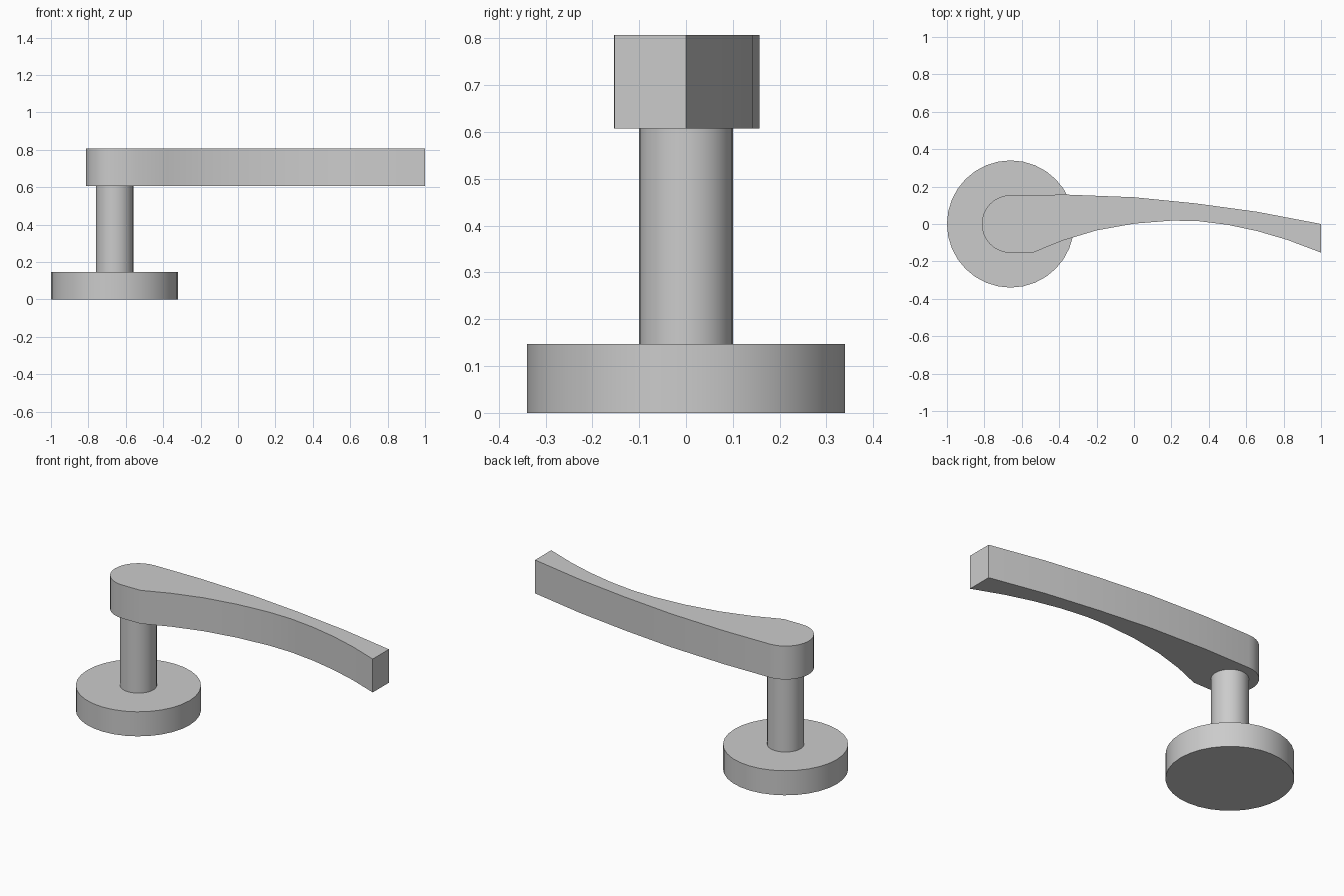
import bpy
import bmesh
import math

cube = bpy.data.objects.get("Cube")
if cube:
    bpy.data.objects.remove(cube)

PIVOT_X = -0.66
ROSE_TOP, GRIP_BOTTOM, GRIP_TOP = 0.147, 0.607, 0.807

metal = bpy.data.materials.new("satin_grey_metal")
metal.use_nodes = True
grey = (0.6, 0.6, 0.6, 1)
metal.diffuse_color = grey
metal.node_tree.nodes["Principled BSDF"].inputs["Base Color"].default_value = grey


def extrude_outline(name, outline, bottom, top):
    """Solid prism from a counter-clockwise plan outline."""
    bm = bmesh.new()
    base = bm.faces.new([bm.verts.new((x, y, bottom)) for x, y in outline])
    result = bmesh.ops.extrude_face_region(bm, geom=[base], use_keep_orig=True)
    raised = [v for v in result["geom"] if isinstance(v, bmesh.types.BMVert)]
    bmesh.ops.translate(bm, verts=raised, vec=(0, 0, top - bottom))
    bmesh.ops.recalc_face_normals(bm, faces=bm.faces)
    mesh = bpy.data.meshes.new(name)
    bm.to_mesh(mesh)
    bm.free()
    mesh.materials.append(metal)
    obj = bpy.data.objects.new(name, mesh)
    bpy.context.collection.objects.link(obj)
    bpy.ops.object.select_all(action="DESELECT")
    obj.select_set(True)
    bpy.context.view_layer.objects.active = obj
    bpy.ops.object.shade_smooth_by_angle(angle=math.radians(30))
    return obj


def arc(radius, start, end, steps):
    angles = [math.radians(start + (end - start) * i / steps) for i in range(steps + 1)]
    return [(PIVOT_X + radius * math.cos(a), radius * math.sin(a)) for a in angles]


# Round wall plate and the stem standing on it
extrude_outline("rose_plate", arc(0.34, 0, 360, 32)[:-1], 0, ROSE_TOP)
extrude_outline("stem", arc(0.1, 0, 360, 32)[:-1], ROSE_TOP, GRIP_BOTTOM)

# Lever: rounded hub end, concave front edge, gently bowed back edge
front_edge = [(-0.54, -0.153), (-0.38, -0.088), (-0.2, -0.034), (0, 0.002),
              (0.2, 0.018), (0.34, 0.016), (0.5, -0.004), (0.66, -0.038),
              (0.82, -0.085), (1, -0.153)]
back_edge = [(1, 0), (0.66, 0.065), (0.33, 0.11), (0, 0.143), (-0.36, 0.157)]
extrude_outline("lever_grip", arc(0.154, 90, 270, 16) + front_edge + back_edge,
                GRIP_BOTTOM, GRIP_TOP)
